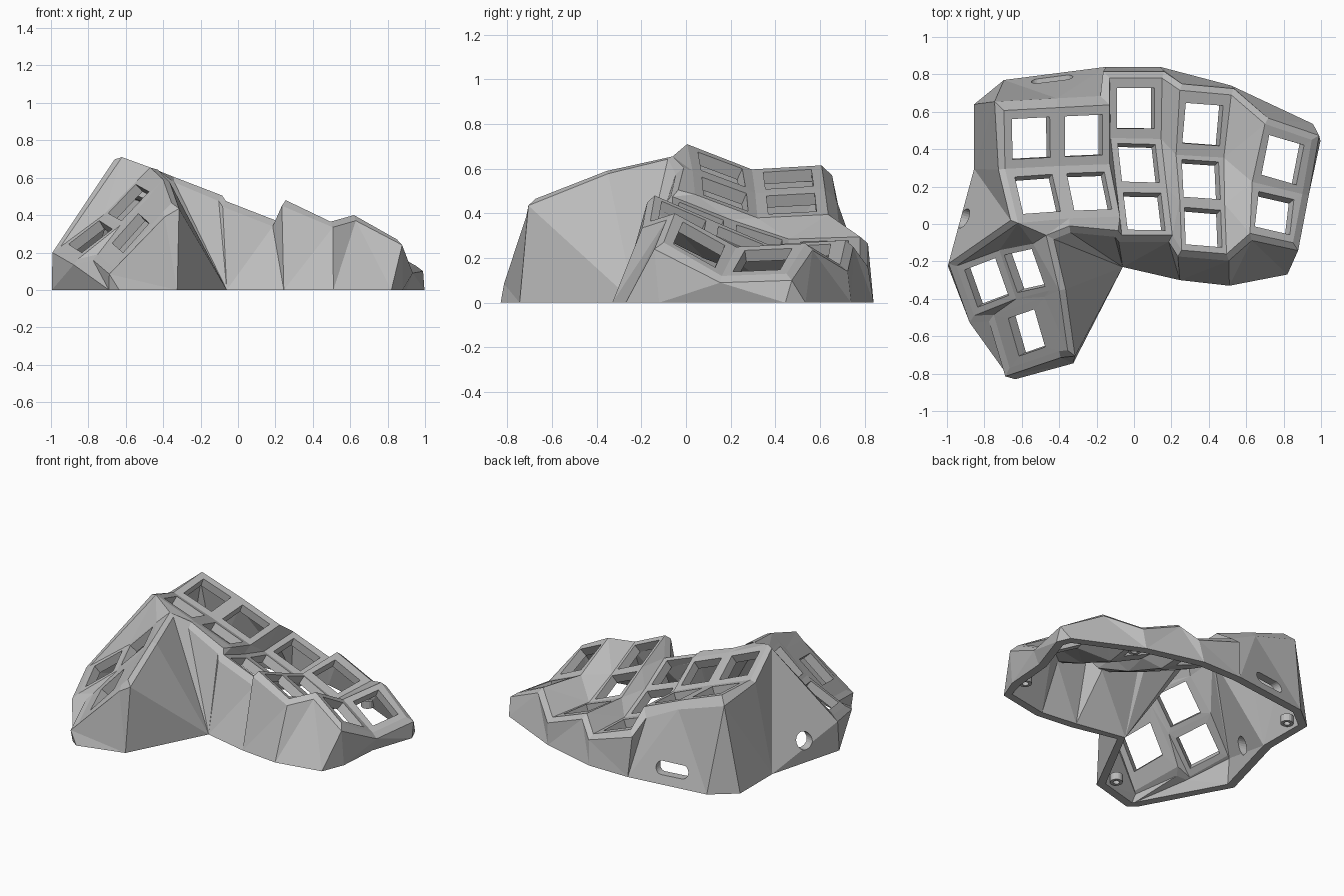
import bpy, bmesh, math
from mathutils import Vector

if "Cube" in bpy.data.objects:
    bpy.data.objects.remove(bpy.data.objects["Cube"])

WALL, HOLE = 0.057, 0.108
grey = bpy.data.materials.new("plain grey")
grey.diffuse_color = (0.5, 0.5, 0.5, 1)
grey.use_nodes = True
grey.node_tree.nodes["Principled BSDF"].inputs["Base Color"].default_value = grey.diffuse_color

bm = bmesh.new()
known = {}


def vert(p):
    """Shared vertex at a point."""
    key = tuple(round(c, 3) for c in p)
    if key not in known:
        known[key] = bm.verts.new(p)
    return known[key]


def stitch(a, b):
    """Triangle strip between two vertex rows with the shortest rungs."""
    cost = {}
    for i in range(len(a)):
        for j in range(len(b)):
            d = (a[i].co - b[j].co).length_squared
            steps = [(cost[s][0], s) for s in ((i - 1, j), (i, j - 1)) if s in cost]
            prev = min(steps) if steps else (0, None)
            cost[i, j] = (prev[0] + d, prev[1])
    s = (len(a) - 1, len(b) - 1)
    while cost[s][1]:
        i, j = s
        pi, pj = cost[s][1]
        tri = (a[pi], a[i], b[j]) if pi != i else (a[i], b[pj], b[j])
        if len(set(tri)) == 3:
            bm.faces.new(tri)
        s = (pi, pj)


def face_up(ref):
    """Consistent normals, pointing outward."""
    bm.normal_update()
    bmesh.ops.recalc_face_normals(bm, faces=bm.faces[:])
    if ref.normal.z < 0:
        bmesh.ops.reverse_faces(bm, faces=bm.faces[:])
    bm.normal_update()


# key columns: rows from front to back, each a left and a right point
columns = [
    [((-.62, .005, .71), (-.345, .03, .59)), ((-.69, .295, .597), (-.405, .31, .49)),
     ((-.695, .607, .615), (-.41, .622, .51))],
    [((-.345, .03, .59), (-.075, .04, .485)), ((-.405, .31, .49), (-.13, .32, .38)),
     ((-.41, .622, .51), (-.13, .637, .395))],
    [((-.065, -.06, .475), (.205, -.06, .37)), ((-.095, .2, .372), (.175, .19, .265)),
     ((-.125, .46, .285), (.145, .455, .18)), ((-.13, .78, .295), (.15, .78, .19))],
    [((.255, -.14, .48), (.495, -.16, .365)), ((.245, .125, .365), (.485, .105, .25)),
     ((.225, .37, .26), (.48, .355, .155)), ((.245, .715, .28), (.52, .69, .17))],
    [((.62, -.05, .40), (.85, -.1, .27)), ((.632, .225, .25), (.9, .16, .12)),
     ((.70, .535, .265), (.95, .45, .13))],
]
plates, lefts, rights = [], [], []
for col in columns:
    lefts.append([vert(r[0]) for r in col])
    rights.append([vert(r[1]) for r in col])
    L, R = lefts[-1], rights[-1]
    for k in range(len(col) - 1):
        plates.append(bm.faces.new((L[k], R[k], R[k + 1], L[k + 1])))
back = (lefts[0][2], rights[0][2], rights[1][2])

# front lip below the second column
P, Q = vert((-.345, -.01, .605)), vert((-.085, -.035, .505))
bm.faces.new((P, Q, rights[1][0], lefts[1][0]))
rights[1].insert(0, Q)
for k in (1, 2, 3):
    stitch(rights[k], lefts[k + 1])

# thumb cluster
A, B, C, D, E, F, G, H, I, J, K, M, N = [vert(p) for p in (
    (-.95, -.225, .23), (-.72, -.14, .40), (-.63, -.40, .345), (-.855, -.49, .165),
    (-.54, -.105, .585), (-.45, -.355, .54), (-.75, -.485, .19), (-.48, -.39, .49),
    (-.40, -.68, .42), (-.665, -.77, .115),
    (-.355, -.675, .465), (-.40, -.355, .59), (-.47, -.06, .655))]
for quad in ((D, C, B, A), (C, F, E, B), (J, I, H, G)):
    plates.append(bm.faces.new(quad))
stitch([D, C, F], [G, H])
stitch([E, F, H, I], [N, M, K])
stitch([A, B, E, N], [lefts[0][0], rights[0][0], P])
face_up(plates[0])

# bevelled rim around the key area
follow = {}
for e in bm.edges:
    if e.is_boundary:
        lp = e.link_loops[0]
        follow[lp.vert] = lp.link_loop_next.vert
loop = [J]
while follow[loop[-1]] is not J:
    loop.append(follow[loop[-1]])
rim = []
n = len(loop)
for k, v in enumerate(loop):
    d1 = (v.co - loop[k - 1].co).to_2d().normalized()
    d2 = (loop[(k + 1) % n].co - v.co).to_2d().normalized()
    n1, n2 = Vector((d1.y, -d1.x)), Vector((d2.y, -d2.x))
    m = (n1 + n2).normalized()
    m *= (0.05 if v in back else 0.035) / max(m.dot(n1), 0.6)
    drop = 0.012 if v in lefts[0][:2] or v in (M, N) else 0.045 if v in back else 0.03
    rim.append(bm.verts.new(v.co + Vector((m.x, m.y, -drop))))
for k in range(n):
    bm.faces.new((loop[k], rim[k], rim[(k + 1) % n], loop[(k + 1) % n]))

# side walls down to the footprint
foot = [(-.855, .64), (-.855, .295), (-.995, -.225), (-.69, -.79), (-.635, -.83),
        (-.325, -.745), (-.06, -.23), (.245, -.3), (.51, -.33), (.82, -.27), (.88, -.12),
        (.9, .16), (.997, .445), (.957, .535), (.52, .74), (.14, .84), (-.15, .84),
        (-.695, .77)]
base = [bm.verts.new((x, y, 0)) for x, y in foot]
start = min(range(n), key=lambda k: (rim[k].co - base[0].co).to_2d().length)
rim = rim[start:] + rim[:start]
stitch(rim + rim[:1], base + base[:1])
face_up(plates[0])

# square key openings
for f in plates:
    vs = f.verts[:]
    p = [v.co for v in vs]
    c = (p[0] + p[1] + p[2] + p[3]) / 4
    U, V = (p[1] + p[2] - p[0] - p[3]) / 4, (p[2] + p[3] - p[0] - p[1]) / 4
    U *= min(HOLE / U.length, 0.84)
    V *= min(HOLE / V.length, 0.84)
    ws = [bm.verts.new(c + U * s + V * t) for s, t in ((-1, -1), (1, -1), (1, 1), (-1, 1))]
    bm.faces.remove(f)
    for k in range(4):
        m = (k + 1) % 4
        bm.faces.new((vs[k], vs[m], ws[m], ws[k]))
bm.normal_update()

# inner skin, giving the shell its thickness
outer_faces, outer_verts = bm.faces[:], bm.verts[:]
borders = [e.link_loops[0] for e in bm.edges if e.is_boundary]
borders = [(lp.vert, lp.link_loop_next.vert) for lp in borders]
ground = set(base)
inner = {}
for v in outer_verts:
    q = v.co - v.normal * WALL
    q.z = 0 if v in ground else max(q.z, 0.03)
    inner[v] = bm.verts.new(q)
for f in outer_faces:
    bm.faces.new([inner[v] for v in reversed(f.verts[:])])
for a, b in borders:
    bm.faces.new((b, a, inner[a], inner[b]))
bm.normal_update()


def add_object(name, mesh_bm):
    me = bpy.data.meshes.new(name)
    mesh_bm.to_mesh(me)
    mesh_bm.free()
    me.materials.append(grey)
    ob = bpy.data.objects.new(name, me)
    bpy.context.collection.objects.link(ob)
    return ob


case = add_object("case_shell", bm)


def cutter(name, centre, direction, radius, stretch):
    """Rounded slot cutter pushed through a wall."""
    cb = bmesh.new()
    bmesh.ops.create_cone(cb, cap_ends=True, segments=24, radius1=radius, radius2=radius, depth=0.3)
    for v in cb.verts:
        v.co.x += math.copysign(stretch, v.co.x) if stretch else 0
    ob = add_object(name, cb)
    ob.location = centre
    ob.rotation_euler = (math.pi / 2, 0, direction)
    ob.hide_render = True
    ob.hide_viewport = True
    mod = case.modifiers.new(name, 'BOOLEAN')
    mod.operation, mod.solver, mod.object = 'DIFFERENCE', 'EXACT', ob


# cable openings in the left and back walls
cutter("round_port_cutter", (-.91, .03, .14), math.radians(75), .055, 0)
cutter("slot_port_cutter", (-.44, .79, .1), math.radians(7), .042, .07)

# screw posts inside the shell
for k, (x, y) in enumerate(((.79, -.1), (.53, .635), (-.76, .56), (-.42, -.67))):
    pb = bmesh.new()
    rings = [[pb.verts.new((x + r * math.cos(t * math.pi / 8), y + r * math.sin(t * math.pi / 8), z))
              for t in range(16)] for r, z in ((.04, .02), (.04, .07), (.02, .07), (.02, .02))]
    for q in range(4):
        r0, r1 = rings[q], rings[(q + 1) % 4]
        for t in range(16):
            u = (t + 1) % 16
            pb.faces.new((r0[t], r0[u], r1[u], r1[t]))
    add_object("screw_post_%d" % (k + 1), pb)
